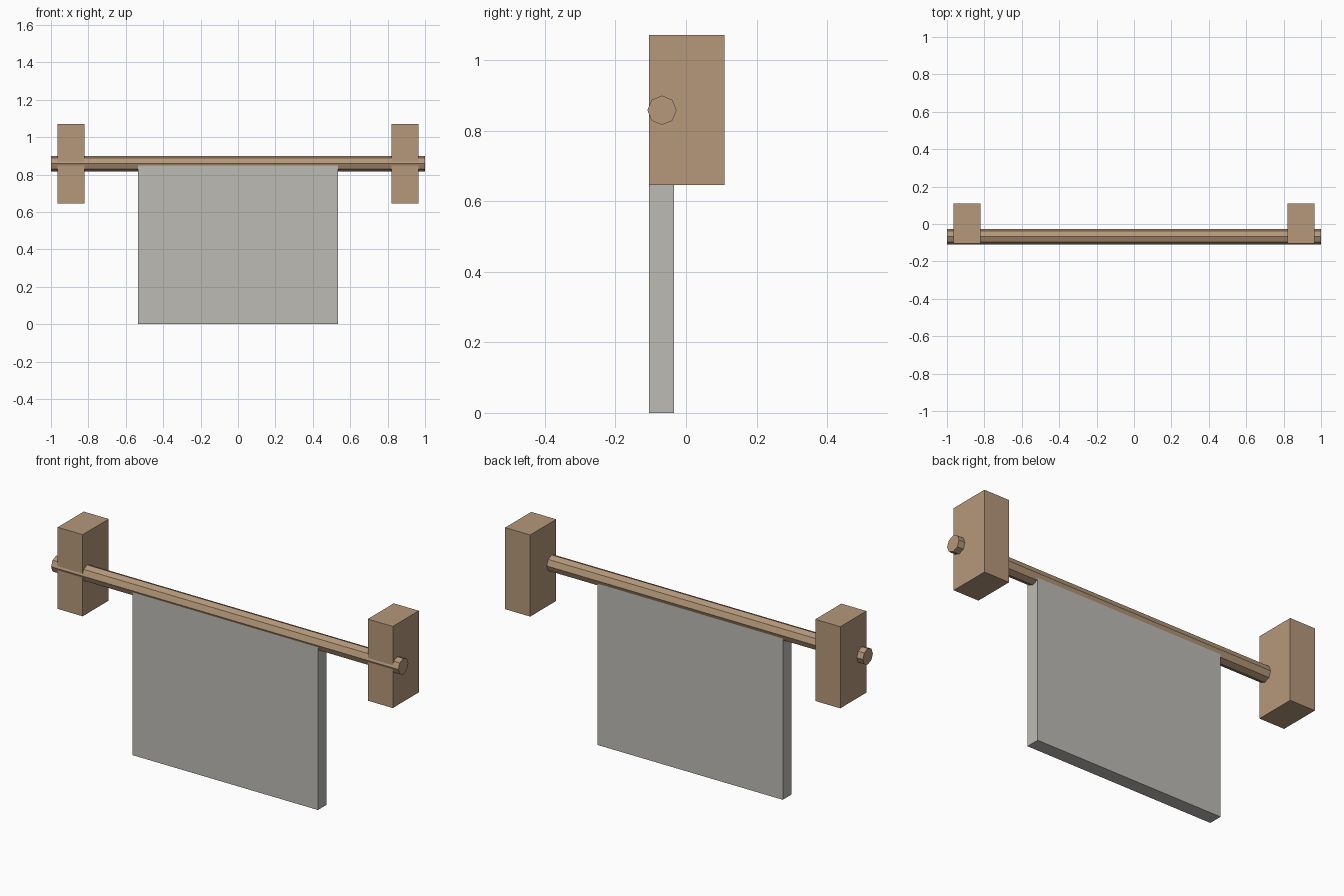
import bpy
import bmesh
from math import pi
from mathutils import Matrix, Vector

default = bpy.data.objects.get("Cube")
if default:
    bpy.data.objects.remove(default, do_unlink=True)


def material(name, rgb):
    mat = bpy.data.materials.new(name)
    mat.use_nodes = True
    mat.diffuse_color = (*rgb, 1)
    shader = next(n for n in mat.node_tree.nodes if n.type == "BSDF_PRINCIPLED")
    shader.inputs["Base Color"].default_value = (*rgb, 1)
    return mat


def add_object(name, bm, mat):
    mesh = bpy.data.meshes.new(name)
    bm.to_mesh(mesh)
    bm.free()
    mesh.materials.append(mat)
    obj = bpy.data.objects.new(name, mesh)
    bpy.context.collection.objects.link(obj)
    return obj


def box(name, low, high, mat):
    low, high = Vector(low), Vector(high)
    bm = bmesh.new()
    bmesh.ops.create_cube(
        bm, size=1,
        matrix=Matrix.Translation((low + high) / 2) @ Matrix.Diagonal((*(high - low), 1)))
    return add_object(name, bm, mat)


wood = material("light wood", (0.462, 0.314, 0.195))
cloth = material("grey cloth", (0.515, 0.497, 0.462))

# Wall brackets at both ends
for side, sign in (("left", 1), ("right", -1)):
    x = sorted((sign * 0.821, sign * 0.965))
    box(side + "_bracket", (x[0], -0.105, 0.646), (x[1], 0.109, 1.071), wood)

# Eight-sided rod through the front of the brackets
bm = bmesh.new()
bmesh.ops.create_cone(
    bm, cap_ends=True, segments=8, radius1=0.0415, radius2=0.0415, depth=2,
    matrix=Matrix.Translation((0, -0.068, 0.858)) @ Matrix.Rotation(pi / 2, 4, "Y"))
add_object("rod", bm, wood)

# Hanging cloth, its top edge hidden inside the rod
box("hanging_cloth", (-0.534, -0.105, 0), (0.534, -0.034, 0.856), cloth)
